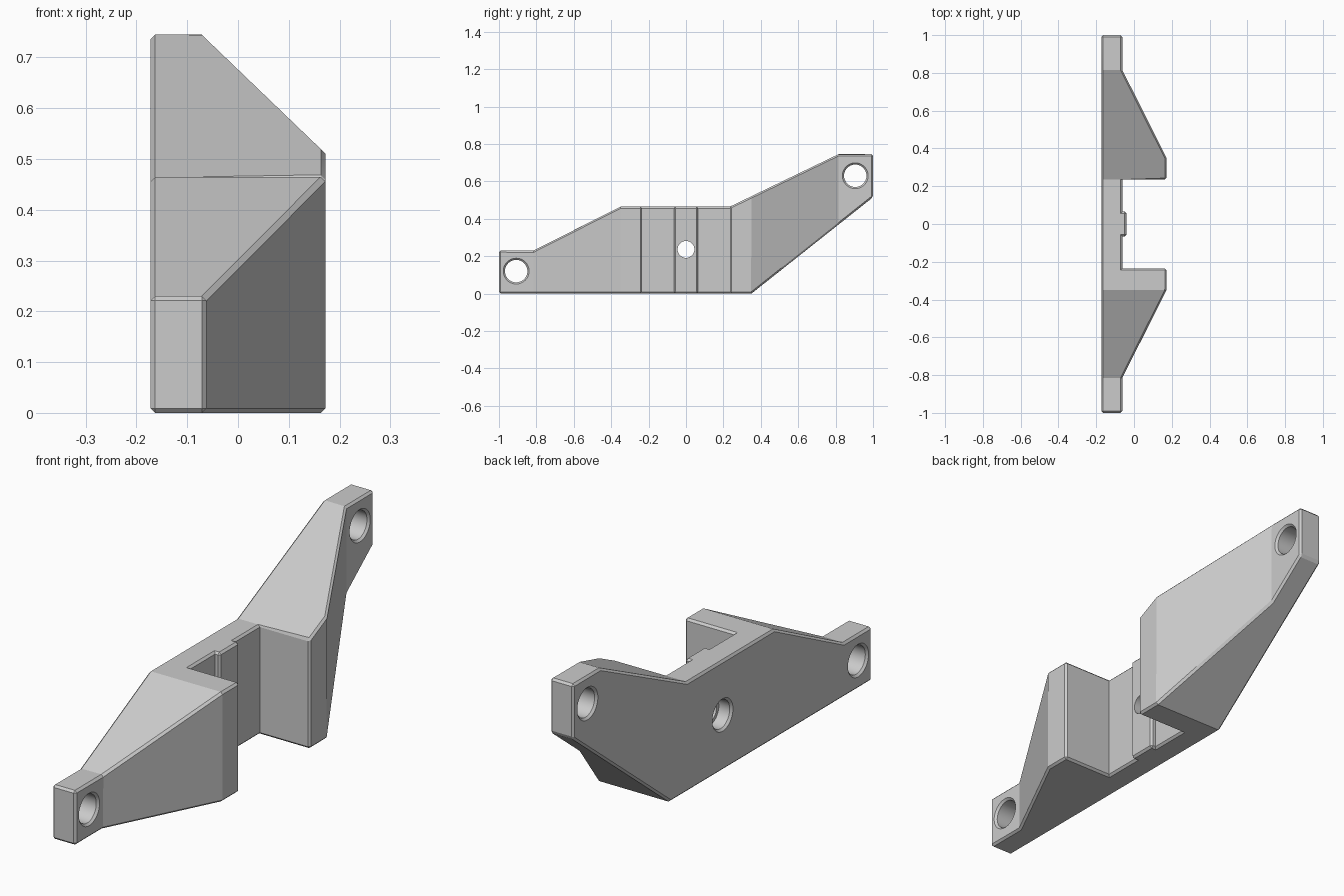
import bpy, bmesh, math

cube = bpy.data.objects.get("Cube")
if cube:
    bpy.data.objects.remove(cube, do_unlink=True)

grey = bpy.data.materials.new("plain grey")
grey.use_nodes = True
COLOUR = (0.6, 0.6, 0.6, 1)
grey.diffuse_color = COLOUR
grey.node_tree.nodes["Principled BSDF"].inputs["Base Color"].default_value = COLOUR

BACK, PLATE, PAD, PRONG = -0.172, -0.062, -0.04, 0.172
CHAMFER = 0.009


def make_object(name, bm):
    bmesh.ops.recalc_face_normals(bm, faces=bm.faces)
    mesh = bpy.data.meshes.new(name)
    bm.to_mesh(mesh)
    bm.free()
    mesh.materials.append(grey)
    obj = bpy.data.objects.new(name, mesh)
    bpy.context.collection.objects.link(obj)
    return obj


def prism(name, points, offset):
    """Extrude a closed outline of 3D points along offset."""
    bm = bmesh.new()
    face = bm.faces.new([bm.verts.new(p) for p in points])
    geom = bmesh.ops.extrude_face_region(bm, geom=[face])["geom"]
    moved = [g for g in geom if isinstance(g, bmesh.types.BMVert)]
    bmesh.ops.translate(bm, verts=moved, vec=offset)
    return make_object(name, bm)


def hole_cutter(name, y, z, rings, sides=48):
    """Lathe (x, radius) rings around an axis parallel to x."""
    bm = bmesh.new()
    loops = []
    for x, r in rings:
        loops.append([bm.verts.new((x, y + r * math.cos(math.tau * i / sides),
                                    z + r * math.sin(math.tau * i / sides)))
                      for i in range(sides)])
    for a, b in zip(loops, loops[1:]):
        for i in range(sides):
            j = (i + 1) % sides
            bm.faces.new((a[i], a[j], b[j], b[i]))
    bm.faces.new(loops[0])
    bm.faces.new(loops[-1])
    return make_object(name, bm)


def boolean(obj, tool, operation):
    mod = obj.modifiers.new("cut", 'BOOLEAN')
    mod.operation, mod.object, mod.solver = operation, tool, 'EXACT'
    bpy.context.view_layer.objects.active = obj
    bpy.ops.object.modifier_apply(modifier=mod.name)
    bpy.data.objects.remove(tool, do_unlink=True)


# Plan outline: flat plate, two tapered prongs, raised centre pad
half = [(PAD, 0.065), (PLATE, 0.065), (PLATE, 0.235), (PRONG, 0.235),
        (PRONG, 0.35), (PLATE, 0.815), (PLATE, 1.1), (BACK, 1.1)]
plan = half + [(x, -y) for x, y in reversed(half)]
bracket = prism("bracket", [(x, y, -0.2) for x, y in plan], (0, 0, 1.2))

# Side outline: low front end, level middle, rising rear end
side = [(-1, 0), (0.35, 0), (1, 0.515), (1, 0.745), (0.815, 0.745),
        (0.235, 0.465), (-0.35, 0.465), (-0.815, 0.23), (-1, 0.23)]
outline = prism("side_outline", [(-0.4, y, z) for y, z in side], (0.8, 0, 0))
boolean(bracket, outline, 'INTERSECT')

# Chamfer the sharp outer edges only
bm = bmesh.new()
bm.from_mesh(bracket.data)
bmesh.ops.remove_doubles(bm, verts=bm.verts, dist=0.0005)
bmesh.ops.dissolve_limit(bm, angle_limit=0.01, verts=bm.verts, edges=bm.edges)
sharp = [e for e in bm.edges if len(e.link_faces) == 2
         and e.calc_face_angle_signed() > math.radians(40)]
bmesh.ops.bevel(bm, geom=sharp, offset=CHAMFER, offset_type='OFFSET',
                segments=1, profile=0.5, affect='EDGES', clamp_overlap=True)
bm.to_mesh(bracket.data)
bm.free()

# End screw holes, chamfered on both faces
R, OUT = 0.06, 0.02
for name, y, z in (("front_hole", -0.908, 0.12), ("rear_hole", 0.905, 0.63)):
    rings = [(BACK - OUT, R + CHAMFER + OUT), (BACK + CHAMFER, R),
             (PLATE - CHAMFER, R), (PLATE + OUT, R + CHAMFER + OUT)]
    boolean(bracket, hole_cutter(name, y, z, rings), 'DIFFERENCE')

# Centre hole, wider on the back
rings = [(BACK - OUT, R + CHAMFER + OUT), (BACK + CHAMFER, R),
         (BACK + 0.06, R), (BACK + 0.06, 0.045), (PAD + OUT, 0.045)]
boolean(bracket, hole_cutter("centre_hole", 0, 0.236, rings), 'DIFFERENCE')

# Smooth hole walls, crisp edges elsewhere
bpy.ops.object.select_all(action='DESELECT')
bracket.select_set(True)
bpy.context.view_layer.objects.active = bracket
bpy.ops.object.shade_smooth_by_angle(angle=math.radians(20))
